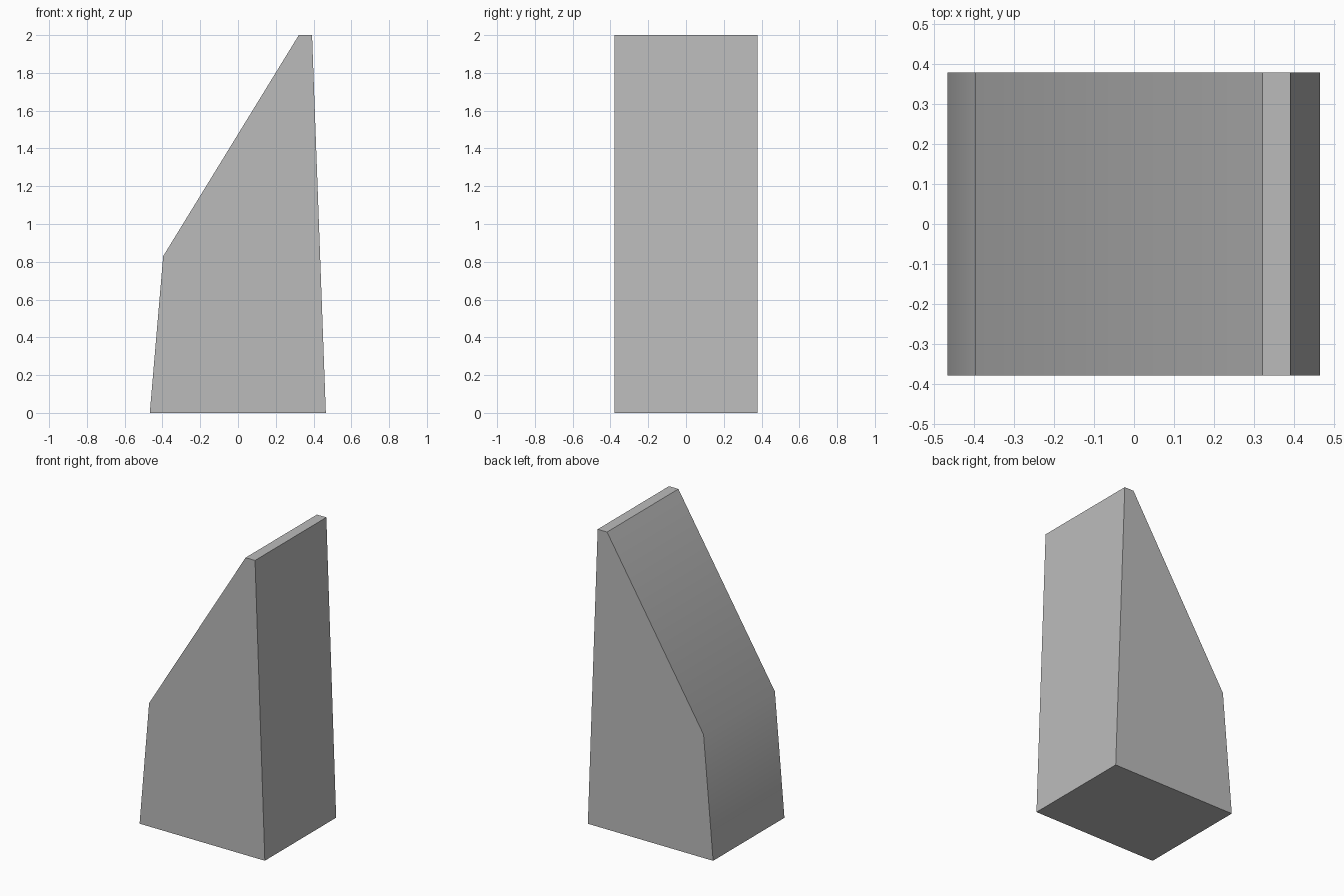
import bpy
import bmesh
from math import radians
from mathutils import Vector

cube = bpy.data.objects.get("Cube")
if cube:
    bpy.data.objects.remove(cube, do_unlink=True)

# Single plain grey
GREY = (0.5, 0.5, 0.5, 1.0)
grey = bpy.data.materials.new("plain_grey")
grey.use_nodes = True
grey.diffuse_color = GREY
grey.node_tree.nodes["Principled BSDF"].inputs["Base Color"].default_value = GREY

# Side profile (x, z), extruded through the depth
PROFILE = [(-0.467, 0), (0.465, 0), (0.392, 2), (0.322, 2), (-0.396, 0.83)]
HALF_DEPTH = 0.379

bm = bmesh.new()
front = bm.faces.new([bm.verts.new((x, -HALF_DEPTH, z)) for x, z in PROFILE])
extruded = bmesh.ops.extrude_face_region(bm, geom=[front], use_keep_orig=True)
back_verts = [g for g in extruded["geom"] if isinstance(g, bmesh.types.BMVert)]
bmesh.ops.translate(bm, verts=back_verts, vec=Vector((0, 2 * HALF_DEPTH, 0)))
bmesh.ops.recalc_face_normals(bm, faces=bm.faces)

mesh = bpy.data.meshes.new("sloped_block")
bm.to_mesh(mesh)
bm.free()
mesh.materials.append(grey)
block = bpy.data.objects.new("sloped_block", mesh)
bpy.context.collection.objects.link(block)

# Soft shading across the shallow bend only
bpy.context.view_layer.objects.active = block
block.select_set(True)
bpy.ops.object.shade_smooth_by_angle(angle=radians(30))
